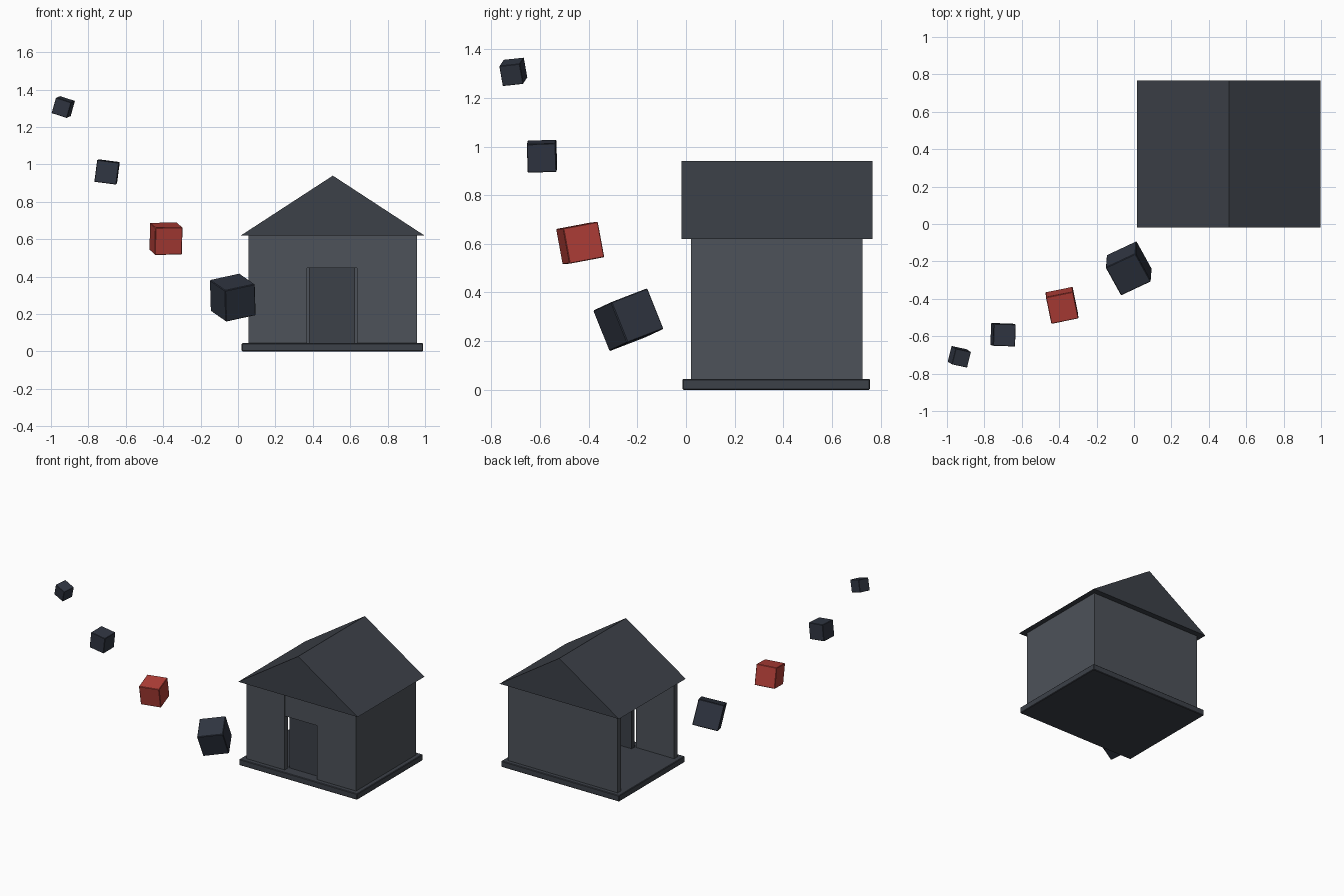
import bpy, bmesh
from mathutils import Matrix, Vector

if "Cube" in bpy.data.objects:
    bpy.data.objects.remove(bpy.data.objects["Cube"])


def material(name, rgb):
    m = bpy.data.materials.new(name)
    m.diffuse_color = (*rgb, 1)
    m.use_nodes = True
    m.node_tree.nodes["Principled BSDF"].inputs["Base Color"].default_value = m.diffuse_color
    return m


WALL = material("slate", (0.075, 0.085, 0.10))
DARK = material("dark_slate", (0.045, 0.052, 0.065))
NAVY = material("dark_navy", (0.03, 0.037, 0.055))
RED = material("red", (0.45, 0.05, 0.04))


def finish(name, bm, mat, bevel=0.0):
    bmesh.ops.recalc_face_normals(bm, faces=bm.faces)
    mesh = bpy.data.meshes.new(name)
    bm.to_mesh(mesh)
    bm.free()
    mesh.materials.append(mat)
    ob = bpy.data.objects.new(name, mesh)
    bpy.context.collection.objects.link(ob)
    if bevel:
        mod = ob.modifiers.new("soft_edges", 'BEVEL')
        mod.width, mod.segments = bevel, 1
    return ob


def box(name, x, y, z, mat, bevel=0.0):
    """Box given by its (min, max) range on each axis."""
    bm = bmesh.new()
    bmesh.ops.create_cube(bm, size=1)
    for v in bm.verts:
        v.co = [r[0] + (c + 0.5) * (r[1] - r[0]) for r, c in zip((x, y, z), v.co)]
    return finish(name, bm, mat, bevel)


def tumbling_cube(name, centre, size, xdir, ydir, mat):
    """Cube whose local x and y edges follow the given directions."""
    ax = Vector(xdir).normalized()
    az = ax.cross(Vector(ydir)).normalized()
    rot = Matrix((ax, az.cross(ax), az)).transposed().to_4x4()
    bm = bmesh.new()
    bmesh.ops.create_cube(bm, size=size)
    ob = finish(name, bm, mat, size * 0.02)
    ob.matrix_world = Matrix.Translation(centre) @ rot
    return ob


# Floor slab
box("floor_slab", (0.02, 0.99), (-0.015, 0.757), (0, 0.045), DARK, 0.004)

# Walls: the left side is open
T = 0.04
Z = (0.045, 0.622)
box("front_wall_left", (0.055, 0.37), (0.02, 0.02 + T), Z, WALL)
box("front_wall_right", (0.637, 0.957), (0.02, 0.02 + T), Z, WALL)
box("door_lintel", (0.37, 0.637), (0.021, 0.02 + T), (0.445, 0.622), WALL)
box("back_wall", (0.055, 0.957), (0.725 - T, 0.725), Z, WALL)
box("right_wall", (0.957 - T, 0.957), (0.02 + T, 0.725 - T), Z, WALL)

# Door set back in the opening
box("door", (0.38, 0.626), (0.065, 0.095), (0.045, 0.445), DARK)

# Gable roof: triangular profile extruded along y
bm = bmesh.new()
tri = bm.faces.new([bm.verts.new((x, -0.018, z))
                    for x, z in ((0.015, 0.62), (0.997, 0.62), (0.507, 0.94))])
ext = bmesh.ops.extrude_face_region(bm, geom=[tri], use_keep_orig=True)
bmesh.ops.translate(bm, vec=(0, 0.784, 0),
                    verts=[g for g in ext["geom"] if isinstance(g, bmesh.types.BMVert)])
finish("gable_roof", bm, DARK)

# Trail of shrinking cubes
tumbling_cube("cube_large", (-0.028, -0.237, 0.288), 0.18,
              (0.16, 0.075, 0.035), (-0.09, 0.156, 0.06), NAVY)
tumbling_cube("cube_red", (-0.385, -0.435, 0.603), 0.148,
              (0.148, 0.03, 0.003), (-0.035, 0.143, 0.027), RED)
tumbling_cube("cube_small", (-0.70, -0.592, 0.96), 0.118,
              (0.985, -0.03, -0.13), (0.05, 1, 0.03), NAVY)
tumbling_cube("cube_tiny", (-0.934, -0.71, 1.307), 0.087,
              (0.93, -0.2, -0.3), (0.25, 0.96, 0.1), NAVY)
